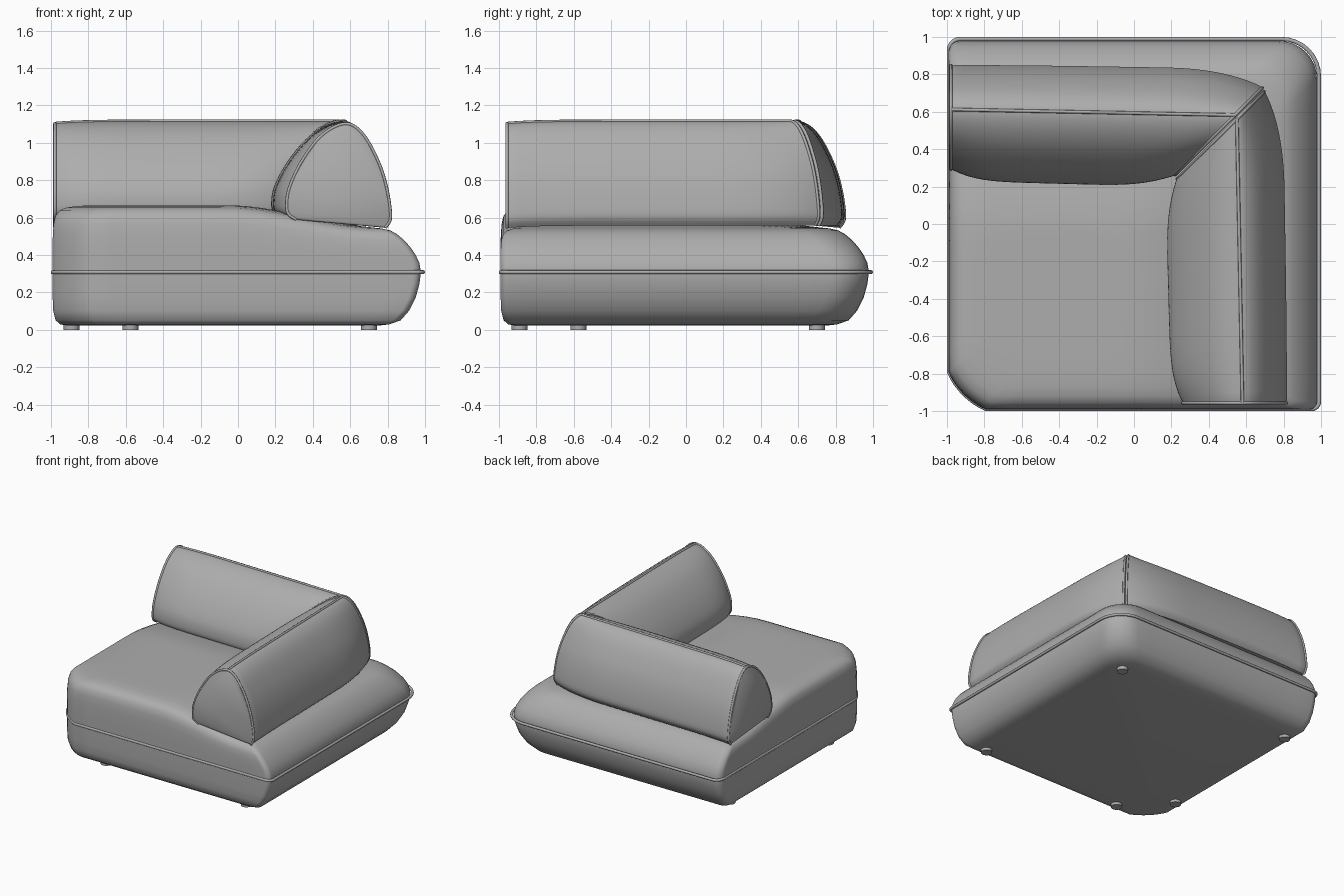
import bpy, bmesh, math
from mathutils import Vector

if "Cube" in bpy.data.objects:
    bpy.data.objects.remove(bpy.data.objects["Cube"])

fabric = bpy.data.materials.new("grey_fabric")
fabric.diffuse_color = (0.42, 0.42, 0.42, 1)
fabric.use_nodes = True
fabric.node_tree.nodes["Principled BSDF"].inputs["Base Color"].default_value = fabric.diffuse_color


def finish(bm, name, angle=40):
    bmesh.ops.recalc_face_normals(bm, faces=bm.faces)
    me = bpy.data.meshes.new(name)
    bm.to_mesh(me)
    bm.free()
    ob = bpy.data.objects.new(name, me)
    bpy.context.collection.objects.link(ob)
    me.materials.append(fabric)
    bpy.ops.object.select_all(action='DESELECT')
    ob.select_set(True)
    bpy.context.view_layer.objects.active = ob
    bpy.ops.object.shade_smooth_by_angle(angle=math.radians(angle))
    return ob


def loft(rings, name):
    """Skin closed rings of equal length and cap both ends."""
    bm = bmesh.new()
    vs = [[bm.verts.new(p) for p in r] for r in rings]
    n = len(vs[0])
    for r, s in zip(vs, vs[1:]):
        for i in range(n):
            bm.faces.new((r[i], r[(i + 1) % n], s[(i + 1) % n], s[i]))
    bm.faces.new(vs[0])
    bm.faces.new(vs[-1])
    return finish(bm, name)


def piping(pts, name, cyclic=False, radius=0.009):
    cu = bpy.data.curves.new(name, 'CURVE')
    cu.dimensions = '3D'
    cu.bevel_depth = radius
    cu.bevel_resolution = 2
    cu.use_fill_caps = True
    sp = cu.splines.new('POLY')
    sp.points.add(len(pts) - 1)
    for q, p in zip(sp.points, pts):
        q.co = (*p, 1)
    sp.use_cyclic_u = cyclic
    cu.materials.append(fabric)
    ob = bpy.data.objects.new(name, cu)
    bpy.context.collection.objects.link(ob)


def smooth(t):
    t = min(1, max(0, t))
    return t * t * (3 - 2 * t)


# ---- seat base: flat front and left, bulging right and back ----
def outline(a, b):
    lo, hi = -1 + a, 1 - b
    # corner point, radius, start angle, roundness (0 = straight chamfer)
    corners = [((lo, lo), 0.2, 180, 0.45), ((hi, lo), 0.04, 270, 1),
               ((hi, hi), 0.2, 0, 1), ((lo, hi), 0.06, 90, 1)]
    arcs = []
    for (x, y), r, start, k in corners:
        cx, cy = x - math.copysign(r, x), y - math.copysign(r, y)
        arc = []
        for i in range(9):
            t = math.radians(start + i * 90 / 8)
            arc.append(Vector((cx + r * math.cos(t), cy + r * math.sin(t))))
        arcs.append([p.lerp(arc[0].lerp(arc[-1], i / 8), 1 - k) for i, p in enumerate(arc)])
    pts = []
    for i, arc in enumerate(arcs):
        nxt = arcs[(i + 1) % 4][0]
        pts += arc + [arc[-1].lerp(nxt, j / 14) for j in range(1, 14)]
    return pts


def top_height(x, y):
    sx, sy = smooth((x + 0.05) / 0.8), smooth((y + 0.05) / 0.8)
    return 0.665 - 0.115 * (1 - (1 - sx) * (1 - sy))


SEAM = 0.308
# inset of flat sides, inset of bulging sides, height below (-) or above (+) the seam
profile = [(0.09, 0.25, -1), (0.05, 0.19, -0.975), (0.025, 0.13, -0.9), (0.012, 0.085, -0.72),
           (0.009, 0.05, -0.48), (0.008, 0.03, -0.22), (0.008, 0.022, 0), (0.008, 0.03, 0.2),
           (0.008, 0.05, 0.38), (0.01, 0.08, 0.56), (0.014, 0.115, 0.72), (0.024, 0.15, 0.84),
           (0.045, 0.185, 0.92), (0.08, 0.23, 0.965), (0.13, 0.29, 0.988), (0.2, 0.36, 1)]
rings = []
for a, b, k in profile:
    rings.append([(p.x, p.y, SEAM + (k * (SEAM - 0.022) if k < 0 else k * (top_height(p.x, p.y) - SEAM)))
                  for p in outline(a, b)])
for s in (0.85, 0.7, 0.55, 0.4, 0.25, 0.1):
    ring = [Vector((-0.08, -0.08)).lerp(p, s) for p in outline(0.2, 0.36)]
    rings.append([(p.x, p.y, top_height(p.x, p.y)) for p in ring])
loft(rings, "seat_base")
piping([(p.x, p.y, SEAM) for p in outline(0.01, 0.011)], "seat_piping", True, 0.011)

# ---- backrest cushions: one mitred cushion, repeated across the diagonal ----
key = [(0.25, 0.6), (0.2, 0.63), (0.188, 0.68), (0.205, 0.77), (0.275, 0.9), (0.375, 1.02),
       (0.475, 1.09), (0.57, 1.115), (0.635, 1.085), (0.695, 1.01), (0.755, 0.89), (0.79, 0.78),
       (0.81, 0.67), (0.812, 0.6), (0.785, 0.557)]
STEPS = 4


def catmull(pts, n):
    out = []
    for i in range(len(pts) - 1):
        p = [Vector(pts[min(max(j, 0), len(pts) - 1)]) for j in (i - 1, i, i + 1, i + 2)]
        for s in range(n):
            t = s / n
            out.append(0.5 * (2 * p[1] + (p[2] - p[0]) * t + (2 * p[0] - 5 * p[1] + 4 * p[2] - p[3]) * t * t
                              + (3 * p[1] - p[0] - 3 * p[2] + p[3]) * t ** 3))
    return out + [Vector(pts[-1])]


section = catmull(key, STEPS)
CREST = 7 * STEPS
Y0 = -0.965


def station(t, shrink=1.0, dy=0.0):
    inner = 1 - 0.16 * abs(2 * t - 1) ** 5
    outer = 1 - 0.03 * (1 - t) ** 6 - 0.4 * max(0, (t - 0.65) / 0.35) ** 2
    cx = 0.58 - 0.03 * t
    ring = []
    for p in section:
        x = cx + (p.x - 0.57) * (inner if p.x < 0.57 else outer)
        z = p.y - 0.012 * (1 - t) ** 12
        y = Y0 + dy + (x + 0.018 - Y0 - dy) * t
        ring.append(Vector((0.55 + (x - 0.55) * shrink, y, 0.8 + (z - 0.8) * shrink)))
    return ring


def across(p):
    return Vector((p.y - 0.022, p.x + 0.032, p.z))


ts = [i / 28 for i in range(29)]
body = [station(0, 0.965), station(0, 0.985, 0.004)] + [station(t, 1, 0.012) for t in ts]
front_edge = station(0, 0.995, 0.008)
miter_edge = [p + Vector((0, -0.006, 0)) for p in station(1, 0.995)]
crest = [station(t, 1, 0.012)[CREST] for t in ts]
for name, move in (("right", lambda p: p), ("rear", across)):
    loft([[move(p) for p in r] for r in body], name + "_cushion")
    for part, path in (("end", front_edge), ("corner", miter_edge), ("top", crest)):
        piping([move(p) for p in path], name + "_" + part + "_piping")

# ---- feet ----
for i, (x, y) in enumerate([(0.7, 0.7), (0.7, -0.89), (-0.89, 0.7), (-0.89, -0.575), (-0.575, -0.89)]):
    bm = bmesh.new()
    bmesh.ops.create_cone(bm, cap_ends=True, segments=24, radius1=0.042, radius2=0.042, depth=0.04)
    bmesh.ops.translate(bm, verts=bm.verts, vec=(x, y, 0.02))
    finish(bm, f"foot_{i + 1}")
